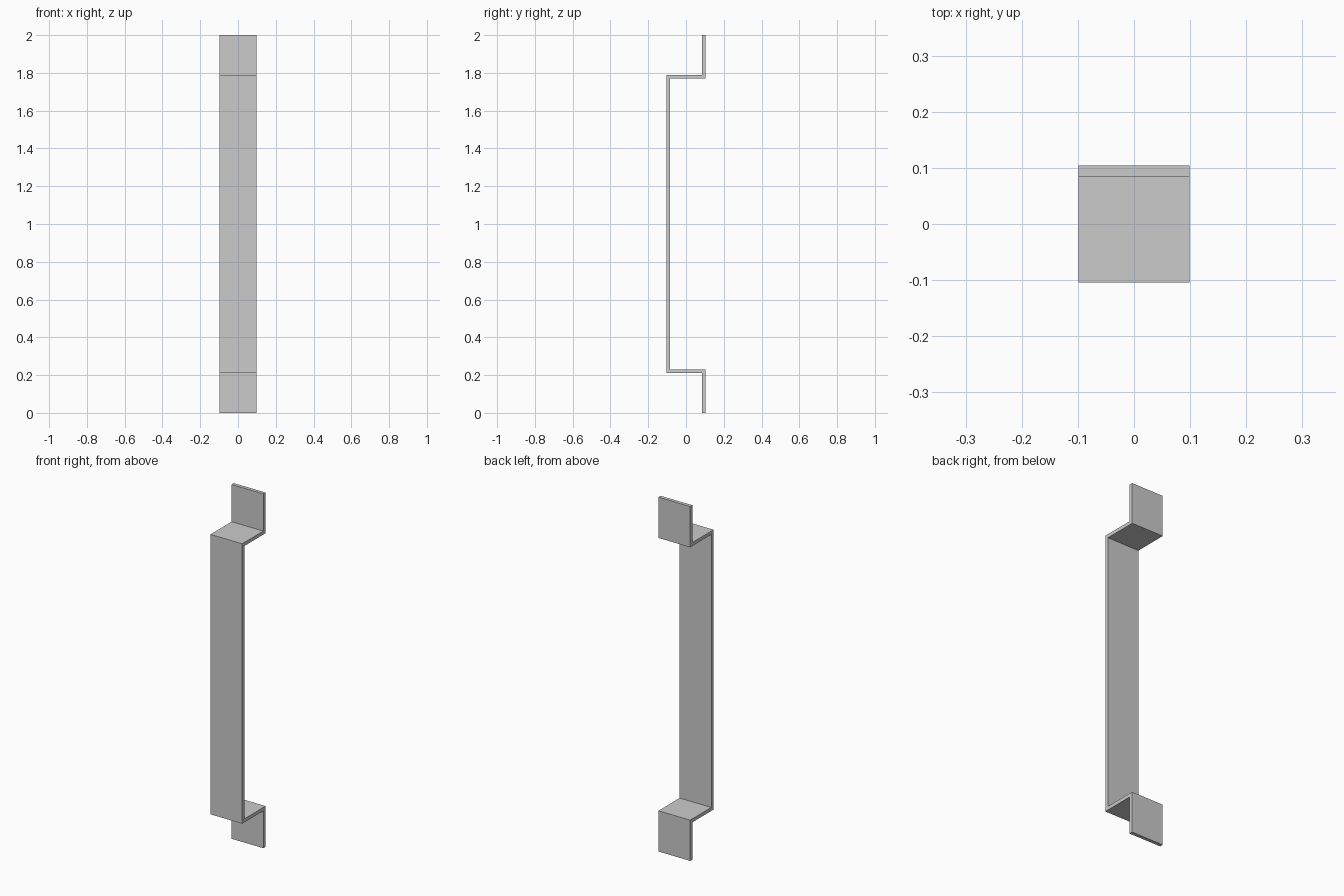
import bpy, bmesh

if "Cube" in bpy.data.objects:
    bpy.data.objects.remove(bpy.data.objects["Cube"])

W = 0.099          # half width in x
D = 0.104          # half depth in y
T = 0.02           # sheet thickness
H = 2.0
STEP = 0.21        # height of the outer face of the lower bend

# Lower half of the bent strap outline (y, z); the upper half is its mirror
outer = [(D - T, 0), (D - T, STEP), (-D, STEP)]
inner = [(D, 0), (D, STEP + T), (-D + T, STEP + T)]


def flip(points):
    return [(y, H - z) for y, z in reversed(points)]


outline = outer + flip(outer) + list(reversed(inner + flip(inner)))

# Extrude the outline across the width
bm = bmesh.new()
face = bm.faces.new([bm.verts.new((-W, y, z)) for y, z in outline])
ext = bmesh.ops.extrude_face_region(bm, geom=[face], use_keep_orig=True)
moved = [g for g in ext["geom"] if isinstance(g, bmesh.types.BMVert)]
bmesh.ops.translate(bm, verts=moved, vec=(2 * W, 0, 0))
bmesh.ops.recalc_face_normals(bm, faces=bm.faces[:])

mesh = bpy.data.meshes.new("handle_strap")
bm.to_mesh(mesh)
bm.free()
handle = bpy.data.objects.new("handle_strap", mesh)
bpy.context.collection.objects.link(handle)
